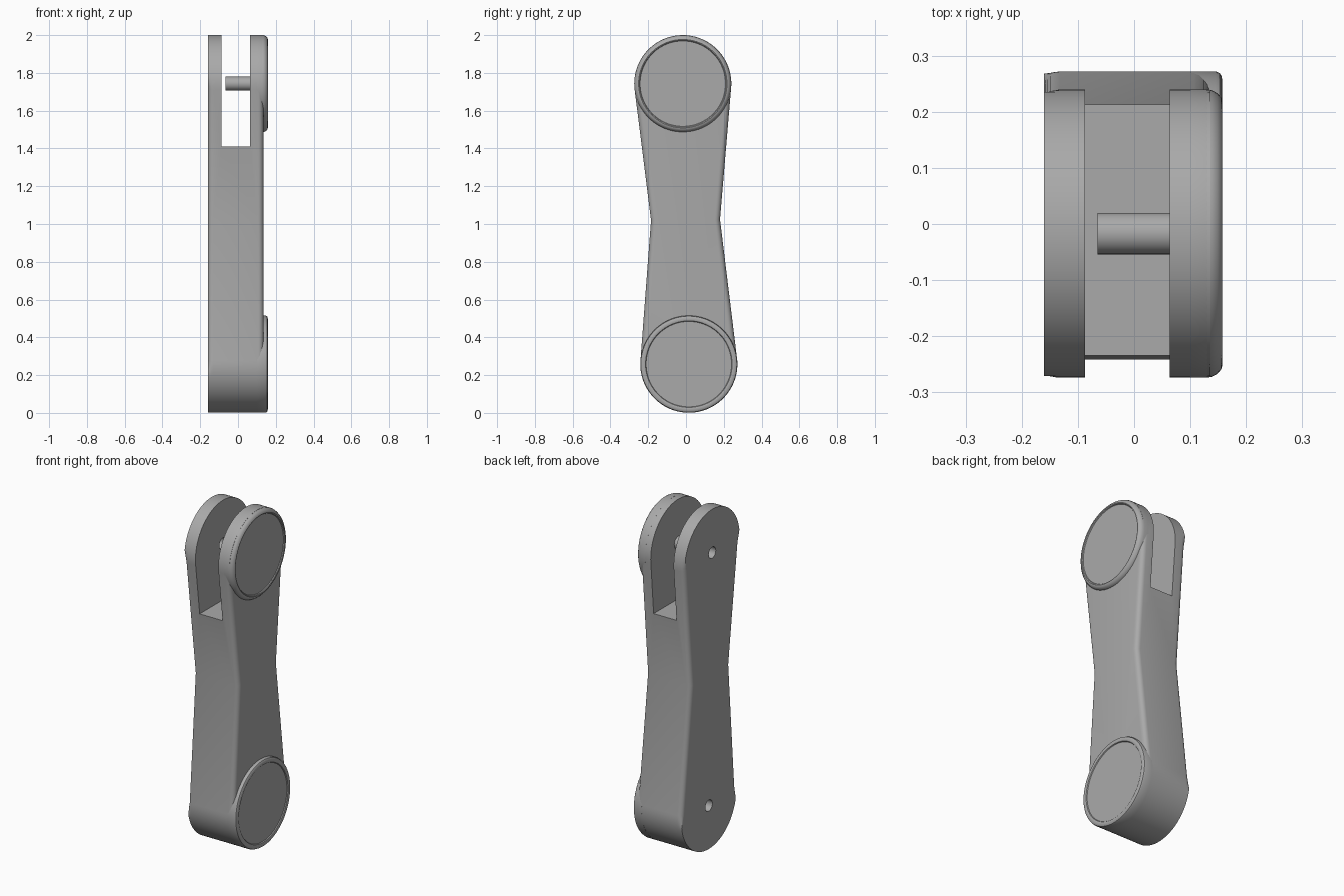
import bpy
import bmesh
from math import acos, atan2, cos, sin, pi, tau
from mathutils import Vector

cube = bpy.data.objects.get("Cube")
if cube:
    bpy.data.objects.remove(cube)

# One flat grey for the whole part
grey = bpy.data.materials.new("plain grey")
grey.use_nodes = True
color = (0.4, 0.4, 0.4, 1)
grey.diffuse_color = color
grey.node_tree.nodes["Principled BSDF"].inputs["Base Color"].default_value = color

# Joint centres in (y, z), joint radius and waist
R = 0.257
LOW, HIGH = Vector((0.015, 0.258)), Vector((-0.017, 1.743))
WAIST_BACK, WAIST_FRONT = Vector((0.18, 1.025)), Vector((-0.185, 1.02))


def add_object(name, bm):
    bmesh.ops.recalc_face_normals(bm, faces=bm.faces)
    mesh = bpy.data.meshes.new(name)
    bm.to_mesh(mesh)
    bm.free()
    mesh.materials.append(grey)
    obj = bpy.data.objects.new(name, mesh)
    bpy.context.collection.objects.link(obj)
    return obj


def smooth(obj):
    bpy.ops.object.select_all(action="DESELECT")
    obj.select_set(True)
    bpy.context.view_layer.objects.active = obj
    bpy.ops.object.shade_smooth_by_angle(angle=pi / 6)


def skin(bm, rings, caps=True):
    """Bridge equal closed rings of points, closing both ends."""
    loops = [[bm.verts.new(p) for p in ring] for ring in rings]
    for a, b in zip(loops, loops[1:]):
        for i in range(len(a)):
            j = (i + 1) % len(a)
            bm.faces.new((a[i], a[j], b[j], b[i]))
    if caps:
        bm.faces.new(loops[0])
        bm.faces.new(loops[-1])


def lathe(name, centre, profile, segments=96):
    """Turn (radius, x) pairs around an x axis through centre."""
    bm = bmesh.new()
    skin(bm, [[(x, centre.x + r * cos(tau * i / segments),
                centre.y + r * sin(tau * i / segments)) for i in range(segments)]
              for r, x in profile])
    return add_object(name, bm)


def tangent_angle(centre, point, side):
    d = point - centre
    return atan2(d.y, d.x) + side * acos(R / d.length)


def arc(centre, start, end, steps=48, taper=4):
    """Joint arc as (point, fillet weight); the fillet fades out along it."""
    while end < start:
        end += tau
    points = []
    for i in range(steps + 1):
        a = start + (end - start) * i / steps
        weight = max(0, 1 - min(i, steps - i) / taper)
        points.append((centre + R * 0.999 * Vector((cos(a), sin(a))), weight))
    return points


# Arm outline: two round joints tangent to a narrow waist
outline = arc(LOW, tangent_angle(LOW, WAIST_FRONT, 1), tangent_angle(LOW, WAIST_BACK, -1))
outline.append((WAIST_BACK, 1))
outline += arc(HIGH, tangent_angle(HIGH, WAIST_BACK, 1), tangent_angle(HIGH, WAIST_FRONT, -1))
outline.append((WAIST_FRONT, 1))


def ring(x, inset):
    points = []
    for i, (p, weight) in enumerate(outline):
        along = (outline[(i + 1) % len(outline)][0] - outline[i - 1][0]).normalized()
        q = p - Vector((along.y, -along.x)) * inset * weight
        points.append((x, q.x, q.y))
    return points


# Arm body with filleted straight edges
X0, X1, FILLET, STEPS = -0.16, 0.135, 0.028, 5
sections = []
for i in range(STEPS + 1):
    a = pi / 2 * i / STEPS
    sections.append((X0 + FILLET * (1 - cos(a)), FILLET * (1 - sin(a))))
for i in range(STEPS + 1):
    a = pi / 2 * i / STEPS
    sections.append((X1 - FILLET * (1 - sin(a)), FILLET * (1 - cos(a))))
bm = bmesh.new()
skin(bm, [ring(x, inset) for x, inset in sections])
arm = add_object("arm_body", bm)

# Fork slot and pivot holes
bm = bmesh.new()
bmesh.ops.create_cube(bm, size=1)
for v in bm.verts:
    v.co = Vector((-0.012 + v.co.x * 0.15, v.co.y, 1.91 + v.co.z))
cutters = [add_object("slot_cutter", bm)]
for centre, depth in ((LOW, 0.1), (HIGH, 0.1)):
    cutters.append(lathe("hole_cutter", centre, [(0.033, X0 - 0.05), (0.033, X0 + depth)], 32))
bpy.context.view_layer.objects.active = arm
for cutter in cutters:
    cut = arm.modifiers.new("cut", "BOOLEAN")
    cut.operation = "DIFFERENCE"
    cut.solver = "EXACT"
    cut.object = cutter
    bpy.ops.object.modifier_apply(modifier=cut.name)
    bpy.data.objects.remove(cutter)
smooth(arm)

# Round joint covers with a raised rim and a sunken face
inner = [(0.234, 0.158), (0.229, 0.156), (0.226, 0.151), (0.001, 0.151)]
upper_rim = [(0.2, 0.1), (R, 0.1), (R, 0.128), (0.255, 0.14), (0.25, 0.149), (0.242, 0.156)]
lower_rim = [(0.2, 0.1), (R, 0.1), (R, 0.146), (0.254, 0.153), (0.248, 0.157)]
smooth(lathe("upper_joint_cover", HIGH, upper_rim + inner))
smooth(lathe("lower_joint_cover", LOW, lower_rim + inner))

# Pivot pin inside the fork
smooth(lathe("pivot_pin", HIGH, [(0.037, 0.08), (0.037, -0.065)], 32))
